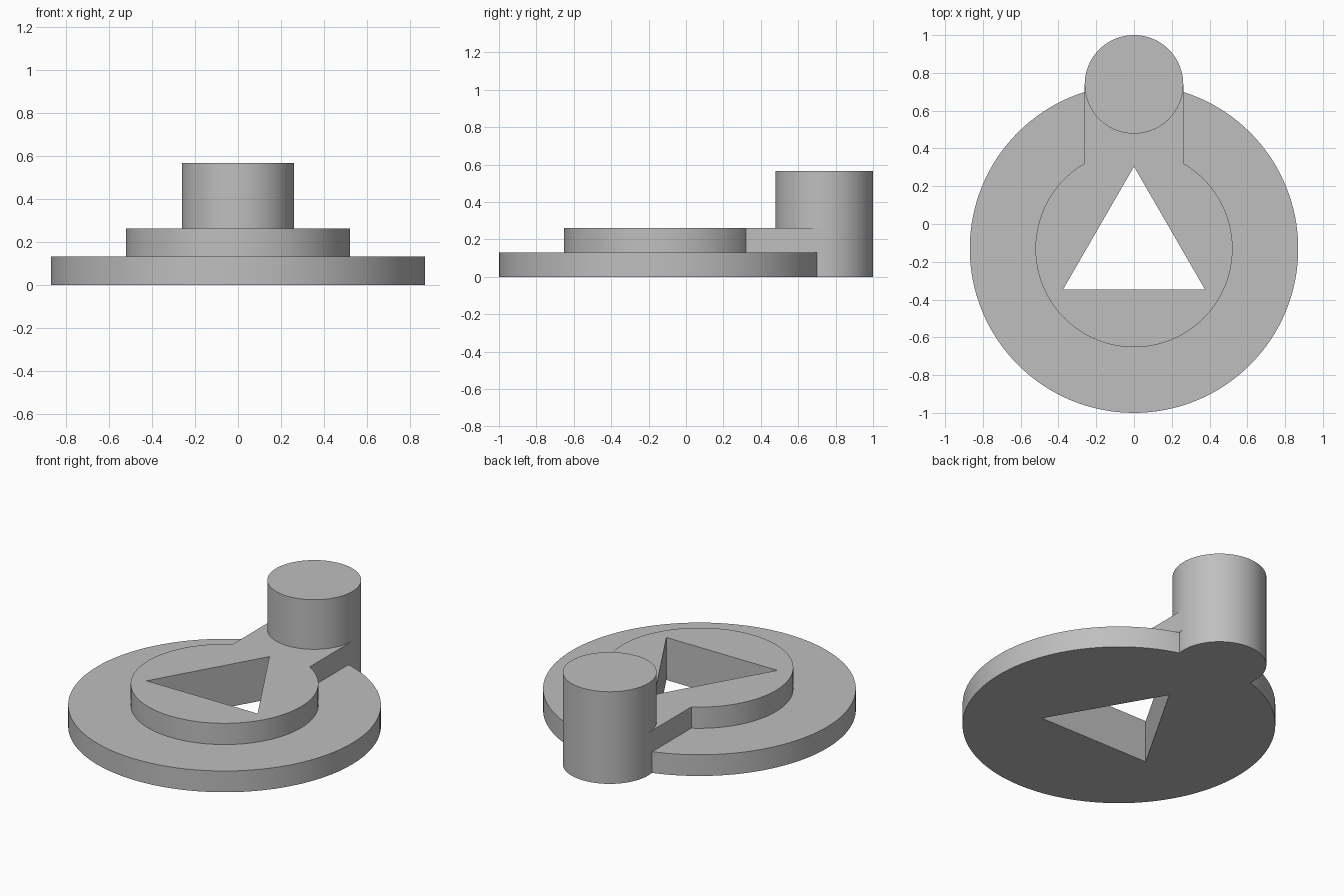
import bpy, bmesh
from math import sin, cos, tau, asin, sqrt, radians

cube = bpy.data.objects.get("Cube")
if cube:
    bpy.data.objects.remove(cube)

U = 2 / 46            # design unit
DISC_Y = -3 * U       # centre of disc, collar and opening
BOSS_Y = 17 * U       # centre of the boss

grey = bpy.data.materials.new("plain_grey")
grey.use_nodes = True
grey.diffuse_color = (0.52, 0.52, 0.52, 1)
grey.node_tree.nodes["Principled BSDF"].inputs["Base Color"].default_value = (0.52, 0.52, 0.52, 1)


def arc(radius, cy, start=0.0, sweep=tau, steps=128):
    """Points on a circle, counter-clockwise; open arcs include both ends."""
    count = steps if sweep == tau else steps + 1
    return [(radius * cos(start + sweep * i / steps),
             cy + radius * sin(start + sweep * i / steps)) for i in range(count)]


def prism(name, outline, z0, z1):
    """Extrude a flat outline from z0 to z1."""
    bm = bmesh.new()
    base = bm.faces.new([bm.verts.new((x, y, z0)) for x, y in outline])
    top = bmesh.ops.extrude_face_region(bm, geom=[base], use_keep_orig=True)
    moved = [v for v in top["geom"] if isinstance(v, bmesh.types.BMVert)]
    bmesh.ops.translate(bm, verts=moved, vec=(0, 0, z1 - z0))
    bmesh.ops.recalc_face_normals(bm, faces=bm.faces)
    mesh = bpy.data.meshes.new(name)
    bm.to_mesh(mesh)
    bm.free()
    mesh.materials.append(grey)
    obj = bpy.data.objects.new(name, mesh)
    bpy.context.collection.objects.link(obj)
    return obj


# Wide base disc
base_disc = prism("base_disc", arc(20 * U, DISC_Y), 0, 3 * U)

# Raised collar with a straight arm reaching the boss
side = asin(sqrt(3) / 2)
arm_outline = arc(12 * U, DISC_Y, side, -tau / 2 - 2 * side)
arm_outline += [(-6 * U, BOSS_Y), (6 * U, BOSS_Y)]
collar = prism("collar_and_arm", arm_outline, 3 * U, 6 * U)

# Tall round boss on the rim
boss = prism("boss", arc(6 * U, BOSS_Y), 0, 13 * U)

# Triangular opening through disc and collar
opening = prism("opening_cutter", arc(10 * U, DISC_Y, tau / 4, tau, 3), -U, 8 * U)
opening.hide_render = True
opening.hide_set(True)

for part in (base_disc, collar):
    cut = part.modifiers.new("triangular_opening", "BOOLEAN")
    cut.operation = "DIFFERENCE"
    cut.solver = "EXACT"
    cut.object = opening

# Smooth the round walls, keep the rims sharp
bpy.ops.object.select_all(action="DESELECT")
for part in (base_disc, collar, boss):
    bpy.context.view_layer.objects.active = part
    part.select_set(True)
    bpy.ops.object.shade_smooth_by_angle(angle=radians(30))
    part.select_set(False)
